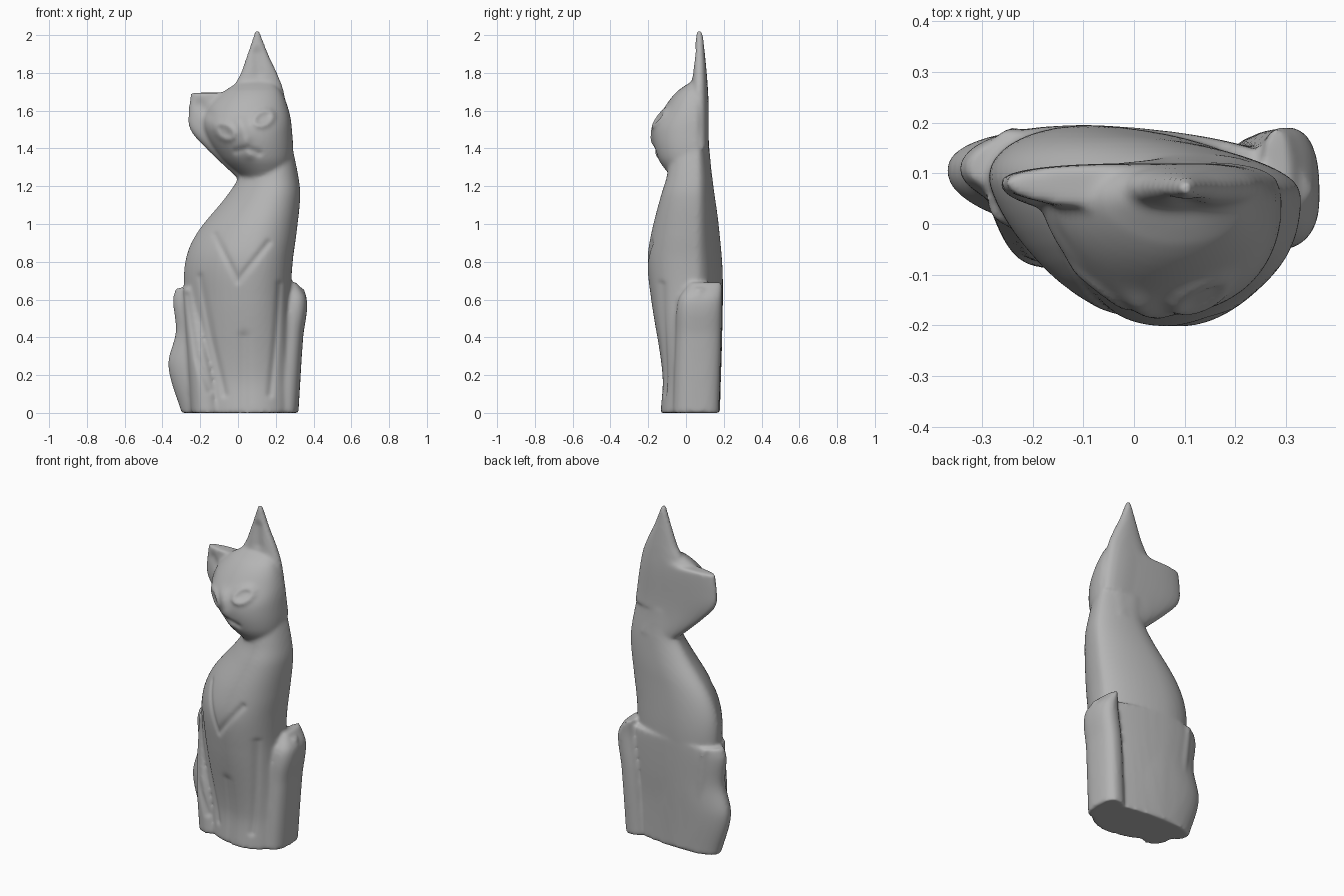
import bpy, bmesh, math
from mathutils import Vector
from mathutils.geometry import intersect_point_line

if "Cube" in bpy.data.objects:
    bpy.data.objects.remove(bpy.data.objects["Cube"])

stone = bpy.data.materials.new("grey_stone")
stone.use_nodes = True
GREY = (0.46, 0.46, 0.46, 1)
stone.diffuse_color = GREY
stone.node_tree.nodes["Principled BSDF"].inputs["Base Color"].default_value = GREY

bm = bmesh.new()


def smooth_value(keys, z, column):
    """Smooth curve through one column of a list of keys sorted by height."""
    last = len(keys) - 1
    k = max(i for i in range(last) if keys[i][0] <= z or i == 0)

    def slope(i):
        before, after = keys[max(i - 1, 0)], keys[min(i + 1, last)]
        return (after[column] - before[column]) / (after[0] - before[0])

    start, end = keys[k], keys[k + 1]
    span = end[0] - start[0]
    t = (z - start[0]) / span
    ease = t * t * (3 - 2 * t)
    value = start[column] + (end[column] - start[column]) * ease
    value += slope(k) * span * t * (1 - t) ** 2
    return value - slope(k + 1) * span * t * t * (1 - t)


# the back of every part follows one line: height, y
BACK_LINE = [(0, .175), (.7, .19), (1, .168), (1.2, .142), (1.4, .122),
             (1.7, .117), (2.1, .08)]


def loft(keys, widest, apex=0.5, back_apex=0.5, wedge=(1, 1), square=1.0,
         tilt=0.0, sides=48, step=0.025):
    """Stack D-shaped sections through keys: height, left, right, front.
    widest is the y of the side edges, wedge sharpens the front on each side."""
    bottom, top = keys[0][0], keys[-1][0]
    count = math.ceil((top - bottom) / step)
    rings = []
    for level in range(count + 1):
        z = bottom + (top - bottom) * level / count
        left, right, front = (smooth_value(keys, z, c) for c in (1, 2, 3))
        back = smooth_value(BACK_LINE, z, 1)
        ring = []
        for i in range(sides):
            angle = math.tau * i / sides
            c, s = math.cos(angle), math.sin(angle)
            c = math.copysign(abs(c) ** square, c)
            bulge = abs(s) ** square
            if s < 0:
                bulge = bulge ** wedge[c > 0]
            middle = left + (right - left) * (apex if s < 0 else back_apex)
            x = middle + c * ((right - middle) if c > 0 else (middle - left))
            y = widest + bulge * ((back if s > 0 else front) - widest)
            y += tilt * (x - (left + right) / 2)
            ring.append(bm.verts.new((x, y, z)))
        rings.append(ring)
    for low, high in zip(rings, rings[1:]):
        for i in range(sides):
            j = (i + 1) % sides
            bm.faces.new((low[i], low[j], high[j], high[i]))
    bm.faces.new(rings[0][::-1])
    bm.faces.new(rings[-1])


# torso and neck
loft([(0, -.26, .29, -.13), (.2, -.27, .29, -.12), (.6, -.285, .28, -.18),
      (.8, -.28, .29, -.2), (.95, -.22, .31, -.18), (1.15, -.06, .33, -.13),
      (1.25, 0, .32, -.1), (1.4, 0, .29, -.08)],
     widest=.07, apex=.6, back_apex=.4, wedge=(1.45, .9), tilt=-.07)

# broad rounded back that joins the tail to the left haunch
loft([(0, -.3, .32, -.03), (.25, -.37, .33, -.03), (.43, -.33, .34, -.03),
      (.6, -.345, .365, 0), (.66, -.33, .35, .02)],
     widest=.085, back_apex=.42, square=.95, tilt=-.06)

# right haunch, a narrow strip running down to the paw
loft([(0, -.25, -.07, -.09), (.3, -.27, -.13, -.075), (.66, -.29, -.2, 0)],
     widest=.05, square=.9)

# left haunch block
loft([(0, .17, .32, -.07), (.4, .2, .345, -.055), (.6, .23, .365, -.04),
      (.69, .25, .31, .02)],
     widest=.05, square=.8, tilt=.1)

# head
loft([(1.25, .02, .26, -.08), (1.35, -.09, .29, -.15), (1.5, -.18, .286, -.178),
      (1.6, -.17, .27, -.125), (1.7, -.08, .23, -.05), (1.755, .01, .18, .03)],
     widest=.05, apex=.53, wedge=(1.3, .85))

# tall left ear, rising from the back of the head
loft([(1.4, 0, .288, .02), (1.7, -.03, .243, .025), (1.8, .015, .207, .035),
      (1.9, .05, .16, .045), (2.02, .09, .114, .055)],
     widest=.07, square=.85)

# short right ear with a blunt tip, spreading out of the neck
loft([(1.24, 0, .25, 0), (1.4, -.17, .25, 0), (1.5, -.255, .24, .01),
      (1.6, -.262, .22, .02), (1.695, -.25, .17, .03)],
     widest=.08, apex=.65, back_apex=.6, wedge=(1.2, 1), square=.8)

bmesh.ops.recalc_face_normals(bm, faces=bm.faces)
mesh = bpy.data.meshes.new("cat_statue")
bm.to_mesh(mesh)
bm.free()
statue = bpy.data.objects.new("cat_statue", mesh)
bpy.context.scene.collection.objects.link(statue)

# fuse the parts into one worn surface
fuse = statue.modifiers.new("fuse", "REMESH")
fuse.mode = "VOXEL"
fuse.voxel_size = 0.01
wear = statue.modifiers.new("wear", "SMOOTH")
wear.factor = 0.5
wear.iterations = 9
graph = bpy.context.evaluated_depsgraph_get()
fused = bpy.data.meshes.new_from_object(statue.evaluated_get(graph))
statue.modifiers.clear()
statue.data = fused


def eye_rim(x, z, tilt, length=.052, height=.036, segments=12):
    points = []
    for i in range(segments + 1):
        angle = math.tau * i / segments
        u, v = length * math.cos(angle), height * math.sin(angle)
        points.append((x + u * math.cos(tilt) - v * math.sin(tilt),
                       z + u * math.sin(tilt) + v * math.cos(tilt)))
    return points


FINE, BROAD = .018, .03
CUT, RAISE = .009, -.011


def carve(path, width, depth):
    """Press a soft line into the front of the statue, or raise it."""
    points = [Vector((x, 0, z)) for x, z in path]
    reach = width * 3
    for v, normal in zip(fused.vertices, normals):
        if normal.y > -.25:
            continue
        flat = Vector((v.co.x, 0, v.co.z))
        if (flat - points[0]).length > 1:
            continue
        near = reach
        for a, b in zip(points, points[1:]):
            t = intersect_point_line(flat, a, b)[1]
            near = min(near, (flat - a.lerp(b, min(max(t, 0), 1))).length)
        if near < reach:
            v.co.y += depth * math.exp(-(near / width) ** 2)


normals = [v.normal.copy() for v in fused.vertices]

# face
carve(eye_rim(-.07, 1.49, -.6), FINE, RAISE)
carve(eye_rim(.135, 1.56, .5), FINE, RAISE)
carve([(.01, 1.54), (.04, 1.46)], BROAD, RAISE)
carve([(.04, 1.42), (.06, 1.37)], BROAD, RAISE)
carve([(-.01, 1.385), (.05, 1.4), (.11, 1.375)], FINE, CUT)

# ear hollows
carve([(.1, 1.9), (.11, 1.8)], BROAD, CUT)
carve([(-.2, 1.63), (-.15, 1.58)], BROAD, CUT)

# chest furrows
carve([(-.12, .94), (0, .7), (.16, .9)], FINE, CUT)

# leg furrows
carve([(-.2, .72), (-.14, .4), (-.07, .1)], FINE, CUT)
carve([(-.27, .62), (-.22, .3), (-.15, .12)], FINE, CUT)
carve([(.22, .68), (.2, .4), (.17, .1)], FINE, CUT)
carve([(.03, .4), (.03, 0)], BROAD, CUT)

# rest the base on the ground
ground = min(v.co.z for v in fused.vertices)
for v in fused.vertices:
    v.co.z -= ground

fused.materials.clear()
fused.materials.append(stone)
bpy.context.view_layer.objects.active = statue
statue.select_set(True)
bpy.ops.object.shade_smooth_by_angle(angle=math.radians(50))
